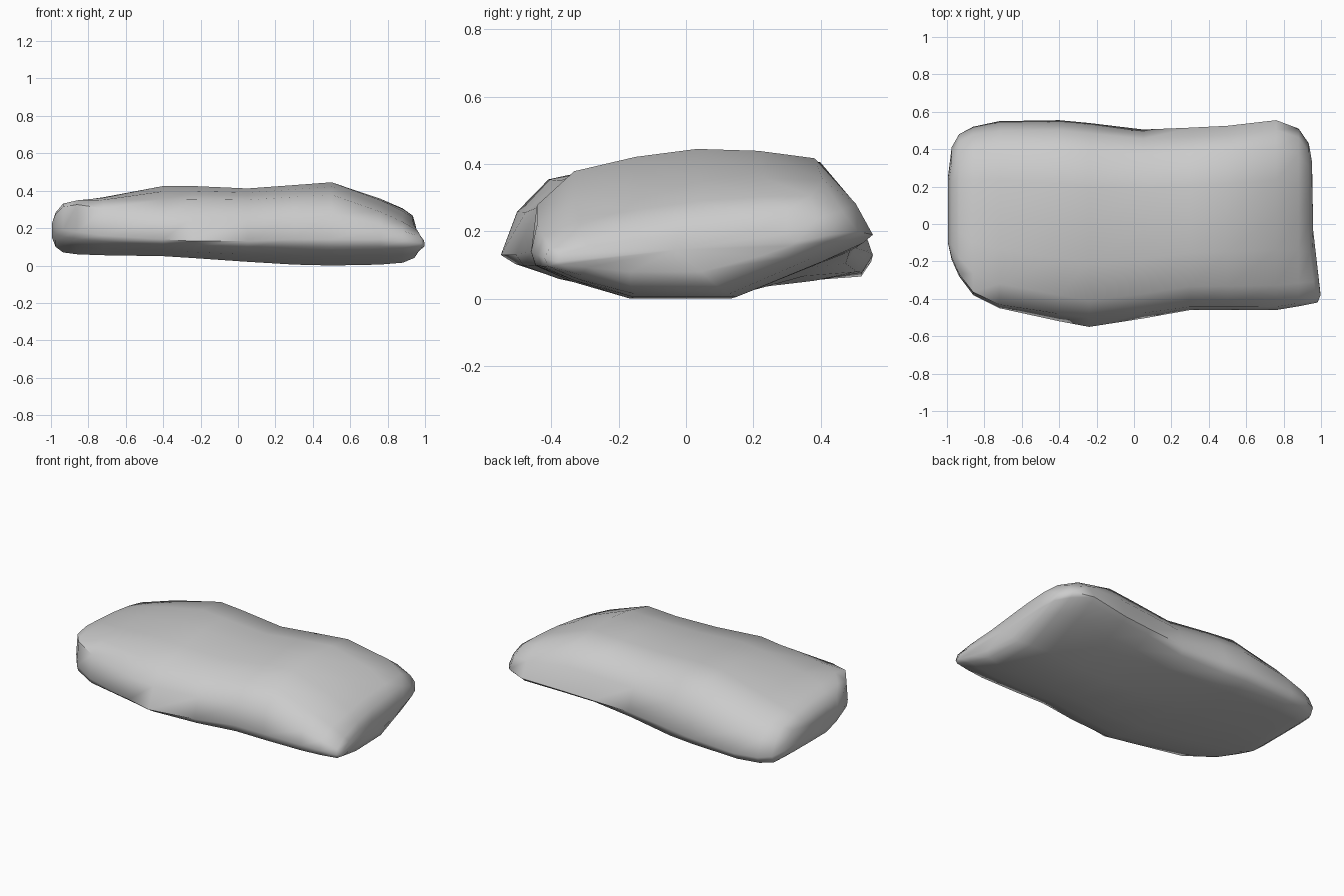
import bpy, bmesh, math

if "Cube" in bpy.data.objects:
    bpy.data.objects.remove(bpy.data.objects["Cube"])

# Cross-section: (position across depth -1..1, fraction of height above the rim line)
UPPER = [(-1, 0), (-.91, .45), (-.74, .78), (-.37, .92), (0, 1), (.37, .98), (.71, .9), (.9, .5)]
# (position across depth, fraction of depth below the rim line)
LOWER = [(1, 0), (.94, .65), (.7, .92), (.2, 1), (-.4, 1), (-.75, .65), (-.92, .3)]

# Stations left to right: x, front y, front rim z, back y, back rim z, top, bottom, top tilt
STATIONS = [
    (-.995, -.10, .21, .25, .17, .22, .15, -.01),
    (-.975, -.19, .20, .41, .14, .27, .10, -.03),
    (-.935, -.28, .19, .48, .12, .315, .07, -.04),
    (-.86, -.38, .18, .52, .11, .335, .06, -.04),
    (-.72, -.45, .16, .55, .11, .365, .055, -.02),
    (-.40, -.52, .14, .555, .13, .425, .05, .015),
    (-.24, -.55, .13, .54, .14, .425, .04, .01),
    (.05, -.505, .13, .505, .15, .412, .02, 0),
    (.30, -.46, .14, .515, .16, .43, .005, 0),
    (.50, -.46, .14, .525, .17, .445, 0, 0),
    (.76, -.46, .14, .555, .19, .35, .005, .03),
    (.88, -.44, .13, .51, .20, .29, .015, .04),
    (.935, -.42, .12, .43, .19, .24, .04, .05),
    (.952, -.38, .11, .33, .17, .19, .08, .03),
]


def ring(bm, s):
    x, yf, zf, yb, zb, top, bot, tilt = s
    left = min(1, max(0, (-x - .4) / .45))       # left end: boxier
    right = min(1, max(0, (x + .3) / .6))        # right end: back underside rises
    blunt = min(1, abs(x + .25) / .5)            # front edge is blunt except at its tip
    verts = []
    for prof, limit in ((UPPER, top), (LOWER, bot)):
        for u, f in prof:
            if -1 < u < -.9:
                u -= .055 * blunt
            if prof is UPPER and u < 0:
                f = f ** (1 - .65 * left)
            if prof is LOWER and u > 0:
                f = f ** (1 - .7 * left)
                f += (min(f, 1 - (u - .2) / .85) - f) * right
            t = (u + 1) / 2
            rim = zf + (zb - zf) * t
            z = rim + (limit - rim) * f
            if prof is UPPER:
                z += tilt * u * f
            # low front corner on the right pushes outward
            flare = .046 * max(0, -u) ** 2 if x > .9 else 0
            verts.append(bm.verts.new((x + flare, yf + (yb - yf) * t, z)))
    return verts


# Cushion-like slab lofted through the stations
bm = bmesh.new()
rings = [ring(bm, s) for s in STATIONS]
n = len(rings[0])
for a, b in zip(rings, rings[1:]):
    for i in range(n):
        j = (i + 1) % n
        bm.faces.new((a[i], a[j], b[j], b[i]))

# End caps fanned to a centre point
for r, x in ((rings[0], -.985), (rings[-1], .958)):
    c = bm.verts.new((x, sum(v.co.y for v in r) / n, sum(v.co.z for v in r) / n))
    for i in range(n):
        bm.faces.new((r[i], r[(i + 1) % n], c))
bmesh.ops.recalc_face_normals(bm, faces=bm.faces)

mesh = bpy.data.meshes.new("slab")
bm.to_mesh(mesh)
bm.free()
slab = bpy.data.objects.new("slab", mesh)
bpy.context.collection.objects.link(slab)
bpy.context.view_layer.objects.active = slab
slab.select_set(True)
bpy.ops.object.shade_smooth_by_angle(angle=math.radians(60))
